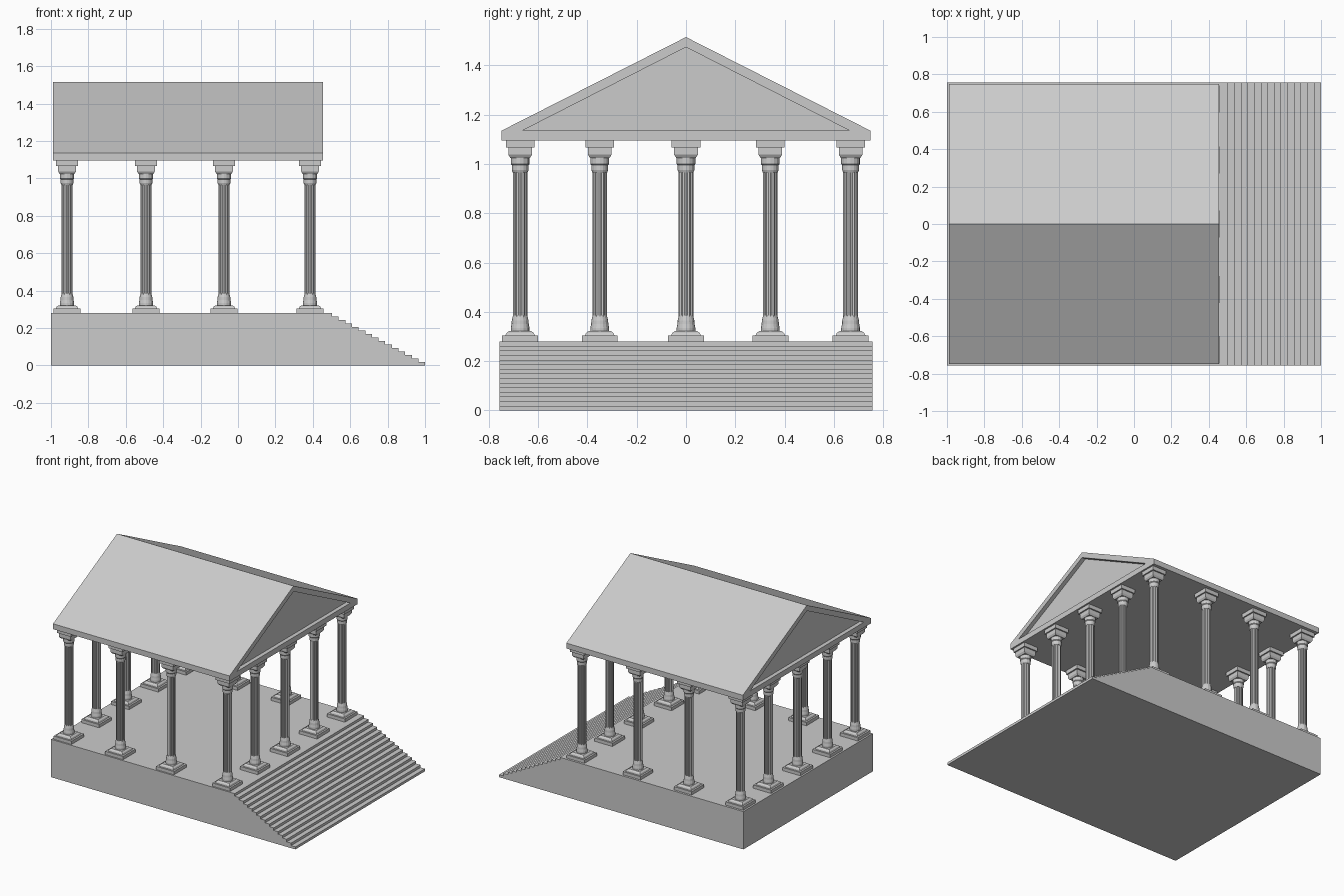
import bpy, bmesh
from math import sin, cos, pi, sqrt

if "Cube" in bpy.data.objects:
    bpy.data.objects.remove(bpy.data.objects["Cube"])


def finish(name, bm):
    bmesh.ops.recalc_face_normals(bm, faces=bm.faces)
    me = bpy.data.meshes.new(name)
    bm.to_mesh(me)
    bm.free()
    ob = bpy.data.objects.new(name, me)
    bpy.context.collection.objects.link(ob)
    return ob


def prism(bm, pts, axis_dir):
    """Face from 3D points, extruded along a vector."""
    f = bm.faces.new([bm.verts.new(p) for p in pts])
    ext = bmesh.ops.extrude_face_region(bm, geom=[f], use_keep_orig=True)
    vs = [g for g in ext["geom"] if isinstance(g, bmesh.types.BMVert)]
    bmesh.ops.translate(bm, verts=vs, vec=axis_dir)


def lathe(bm, profile, n, turn=0.0, flute=1.0):
    """Stack of n-sided rings; flute < 1 pulls in every other corner."""
    rings = []
    for r, z in profile:
        ring = []
        for i in range(n):
            a = turn + 2 * pi * i / n
            k = r * (flute if i % 2 else 1)
            ring.append(bm.verts.new((k * cos(a), k * sin(a), z)))
        rings.append(ring)
    for lo, hi in zip(rings, rings[1:]):
        for i in range(n):
            j = (i + 1) % n
            bm.faces.new((lo[i], lo[j], hi[j], hi[i]))
    bm.faces.new(rings[0])
    bm.faces.new(rings[-1])


# Platform with the flight of steps, one side profile
STEPS, TOP, X0 = 15, 0.28, 0.503
profile = [(-1, 0), (-1, TOP)]
run = (1 - X0) / (STEPS - 1)
for i in range(STEPS):
    x = X0 + i * run
    profile += [(x, TOP * (1 - i / STEPS)), (x, TOP * (1 - (i + 1) / STEPS))]
bm = bmesh.new()
prism(bm, [(x, -0.757, z) for x, z in profile], (0, 1.514, 0))
finish("stepped_platform", bm)

# Gabled roof with a recessed triangle in each end
XA, XB, D = -0.99, 0.455, 0.03
bm = bmesh.new()
prism(bm, [(XA, y, z) for y, z in
           [(-0.749, 1.095), (0.749, 1.095), (0.749, 1.135), (0, 1.515), (-0.749, 1.135)]],
      (XB - XA, 0, 0))
roof = finish("roof", bm)
bm = bmesh.new()
for x in (XA - D, XB - D):
    prism(bm, [(x, -0.665, 1.135), (x, 0.665, 1.135), (x, 0, 1.474)], (2 * D, 0, 0))
cutter = finish("pediment_cutter", bm)
cutter.hide_render = True
cutter.hide_set(True)
mod = roof.modifiers.new("recess", 'BOOLEAN')
mod.operation = 'DIFFERENCE'
mod.object = cutter
mod.solver = 'EXACT'

# Column: square base tiers, round mouldings, fluted shaft, square capital
bm = bmesh.new()
S = sqrt(2)
for tier in ([(.073, .28), (.073, .304)],
             [(.060, .304), (.056, .314), (.045, .322)],
             [(.040, 1.025), (.048, 1.038), (.048, 1.066)],
             [(.058, 1.066), (.058, 1.095)]):
    lathe(bm, [(r * S, z) for r, z in tier], 4, pi / 4)
lathe(bm, [(.038, .322), (.038, .335), (.035, .35), (.034, .365), (.029, .385)], 16)
lathe(bm, [(.030, .38), (.030, .975)], 24, 0, 0.88)
lathe(bm, [(.030, .965), (.034, .975), (.034, .995), (.038, 1.0), (.038, 1.027)], 16)
column = finish("column", bm)

# Colonnade: full rows at both ends, outer columns only between them
XS = (-0.914, -0.492, -0.075, 0.385)
YS = (-0.673, -0.35, 0.0, 0.342, 0.668)
spots = [(x, y) for x in XS for y in YS
         if x in (XS[0], XS[-1]) or y in (YS[0], YS[-1])]
column.location = (*spots[0], 0)
for x, y in spots[1:]:
    ob = column.copy()
    ob.location = (x, y, 0)
    bpy.context.collection.objects.link(ob)
